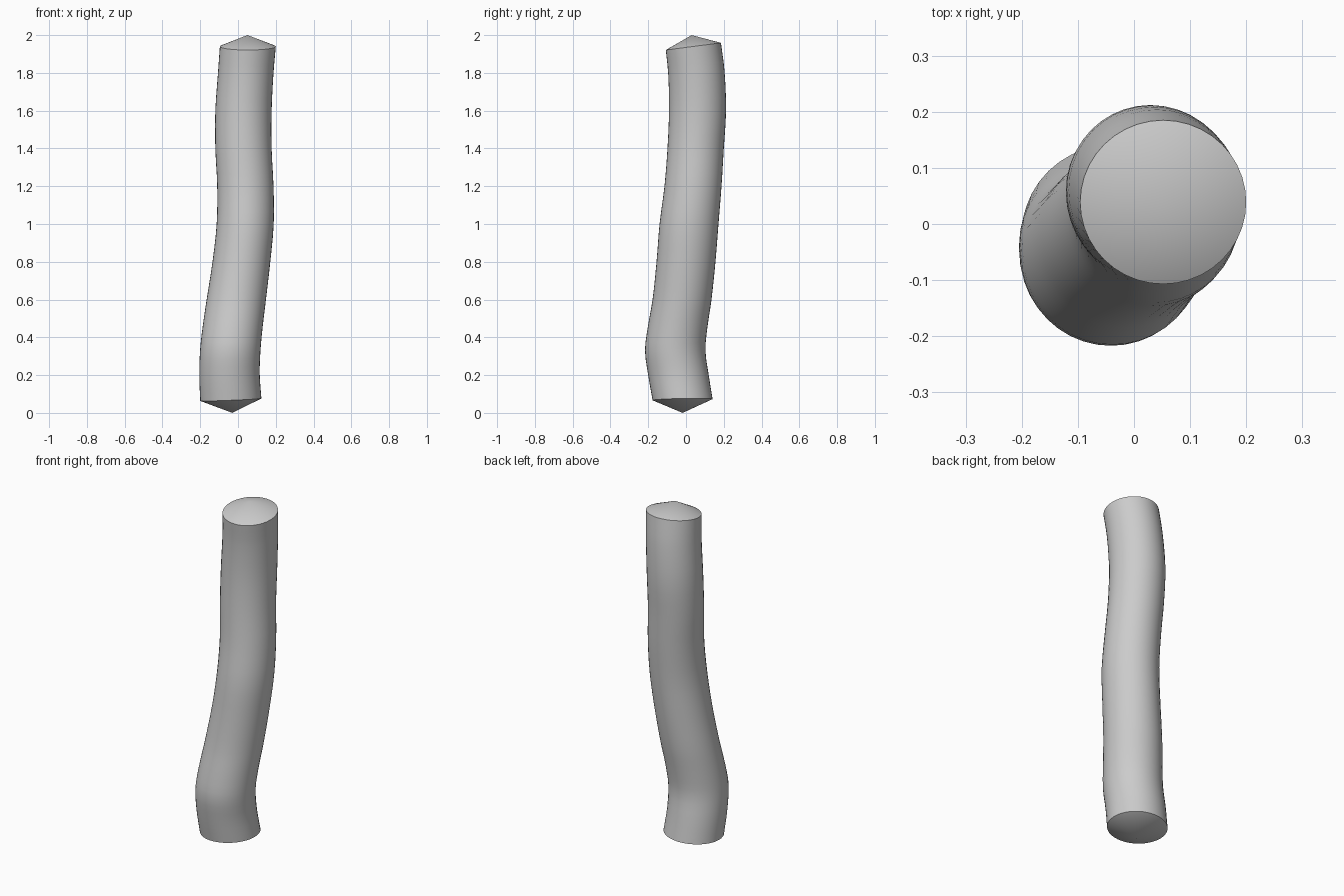
import bpy, bmesh, math

if "Cube" in bpy.data.objects:
    bpy.data.objects.remove(bpy.data.objects["Cube"])

SIDES = 40
# stations: z, centre x, radius x, centre y, radius y, tilt of ring along x and y
STATIONS = [
    (0.07, -0.038, 0.162, -0.018, 0.159, 0.04, 0.02),
    (0.20, -0.045, 0.160, -0.040, 0.160, 0.02, 0.01),
    (0.33, -0.041, 0.160, -0.057, 0.160, 0.0, 0.0),
    (0.45, -0.029, 0.159, -0.045, 0.158, 0.0, 0.0),
    (0.60, -0.009, 0.157, -0.021, 0.156, 0.0, 0.0),
    (0.80, 0.018, 0.153, 0.000, 0.156, 0.0, 0.0),
    (1.00, 0.038, 0.151, 0.016, 0.156, 0.0, 0.0),
    (1.20, 0.039, 0.149, 0.037, 0.151, 0.0, 0.0),
    (1.40, 0.029, 0.149, 0.051, 0.149, 0.0, 0.0),
    (1.60, 0.029, 0.149, 0.061, 0.151, 0.0, 0.0),
    (1.80, 0.041, 0.147, 0.055, 0.149, 0.0, 0.06),
    (1.94, 0.052, 0.148, 0.039, 0.146, 0.0, 0.13),
]


def spline(a, b, c, d, t):
    """Smooth blend between stations b and c."""
    out = []
    for i in range(len(b)):
        h = c[0] - b[0]
        m0 = (c[i] - a[i]) / (c[0] - a[0]) * h
        m1 = (d[i] - b[i]) / (d[0] - b[0]) * h
        out.append((2*t**3 - 3*t**2 + 1) * b[i] + (t**3 - 2*t**2 + t) * m0
                   + (3*t**2 - 2*t**3) * c[i] + (t**3 - t**2) * m1)
    out[0] = b[0] + (c[0] - b[0]) * t
    return out


bm = bmesh.new()


def add_ring(s):
    z, cx, rx, cy, ry, tx, ty = s
    ring = []
    for k in range(SIDES):
        a = 2 * math.pi * k / SIDES
        dx, dy = rx * math.cos(a), ry * math.sin(a)
        ring.append(bm.verts.new((cx + dx, cy + dy, z + tx * dx + ty * dy)))
    return ring


# wavy trunk
rings = []
last = len(STATIONS) - 1
for i in range(last):
    four = [STATIONS[max(0, min(last, i + o))] for o in (-1, 0, 1, 2)]
    for j in range(3):
        rings.append(add_ring(spline(*four, j / 3)))
rings.append(add_ring(STATIONS[last]))
for lo, hi in zip(rings, rings[1:]):
    for k in range(SIDES):
        n = (k + 1) % SIDES
        bm.faces.new((lo[k], lo[n], hi[n], hi[k]))

# shallow conical end caps
bottom = bm.verts.new((-0.03, -0.018, 0.0))
top = bm.verts.new((0.05, 0.03, 2.0))
for k in range(SIDES):
    n = (k + 1) % SIDES
    bm.faces.new((rings[0][n], rings[0][k], bottom))
    bm.faces.new((rings[-1][k], rings[-1][n], top))

mesh = bpy.data.meshes.new("wavy_log")
bm.to_mesh(mesh)
bm.free()
log = bpy.data.objects.new("wavy_log", mesh)
bpy.context.collection.objects.link(log)
bpy.context.view_layer.objects.active = log
log.select_set(True)
bpy.ops.object.shade_smooth_by_angle(angle=math.radians(35))
